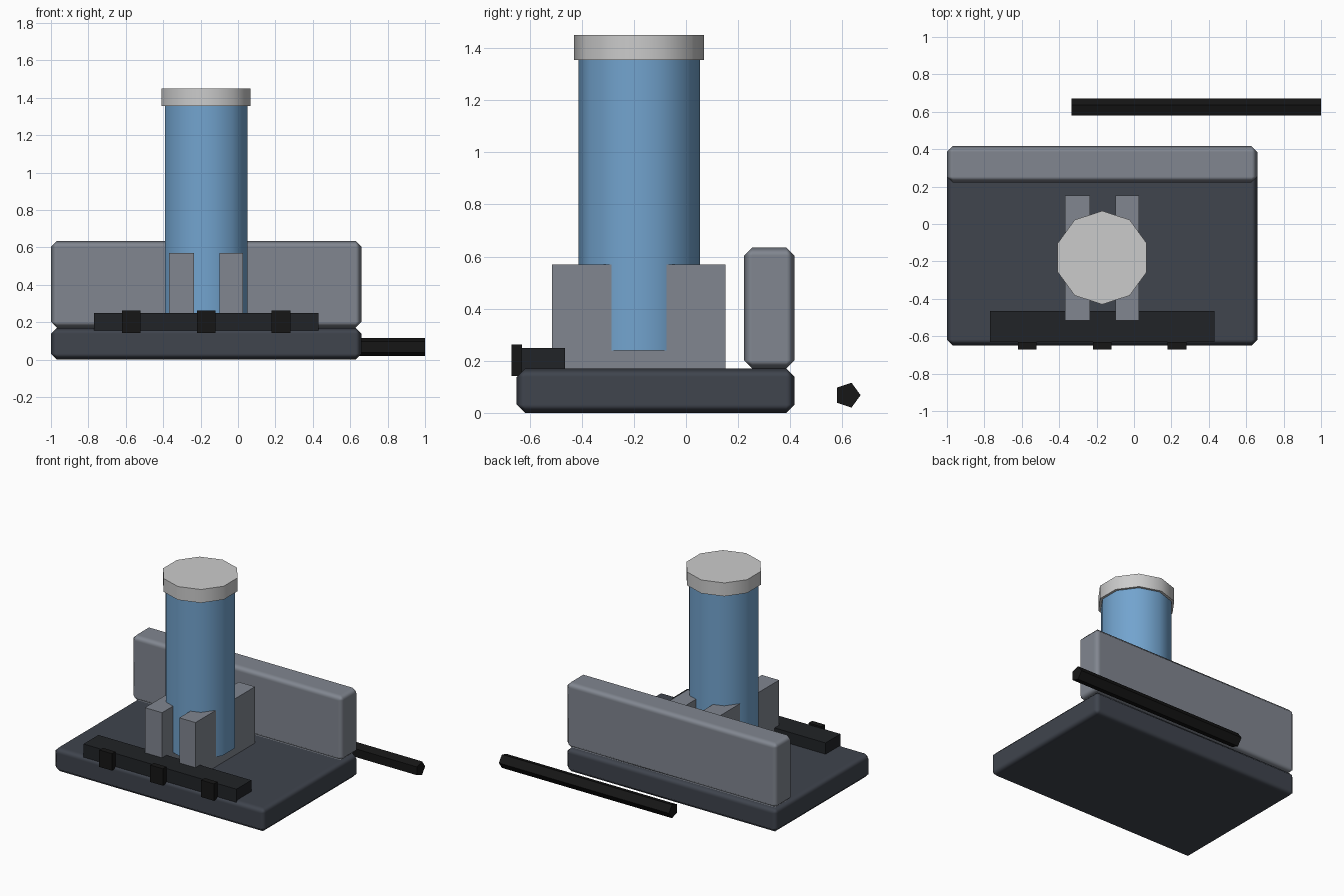
import bpy
import math

if "Cube" in bpy.data.objects:
    bpy.data.objects.remove(bpy.data.objects["Cube"])


def material(name, rgb):
    m = bpy.data.materials.new(name)
    m.diffuse_color = (*rgb, 1)
    m.use_nodes = True
    m.node_tree.nodes["Principled BSDF"].inputs["Base Color"].default_value = m.diffuse_color
    return m


SLATE = material("slate", (0.05, 0.058, 0.075))
GREY = material("grey", (0.22, 0.24, 0.28))
BLUE = material("blue", (0.17, 0.37, 0.62))
LIGHT = material("light_grey", (0.58, 0.58, 0.60))
DARK = material("dark", (0.015, 0.017, 0.02))
BLACK = material("black", (0.008, 0.008, 0.008))


def box(name, x, y, z, mat, bevel=0):
    """Box from (min, max) ranges, optionally chamfered."""
    bpy.ops.mesh.primitive_cube_add(size=1, location=[sum(r) / 2 for r in (x, y, z)])
    o = bpy.context.object
    o.name = name
    o.scale = [r[1] - r[0] for r in (x, y, z)]
    bpy.ops.object.transform_apply(location=False, rotation=False, scale=True)
    o.data.materials.append(mat)
    if bevel:
        bpy.ops.object.shade_smooth()
        b = o.modifiers.new("chamfer", 'BEVEL')
        b.width = bevel
        b.segments = 1
        b.harden_normals = True
    return o


def prism(name, sides, radius, depth, location, rotation, mat, smooth=False):
    bpy.ops.mesh.primitive_cylinder_add(vertices=sides, radius=radius, depth=depth,
                                        location=location, rotation=rotation)
    o = bpy.context.object
    o.name = name
    o.data.materials.append(mat)
    if smooth:
        bpy.ops.object.shade_smooth_by_angle(angle=math.radians(40))
    return o


# Chamfered base and back wall
box("base_plate", (-1, 0.66), (-0.65, 0.417), (0, 0.17), SLATE, 0.032)
box("back_wall", (-1, 0.66), (0.222, 0.417), (0.17, 0.635), GREY, 0.032)

# Ten-sided canister with cap
prism("canister", 10, 0.233, 1.115, (-0.17, -0.18, 0.7975), (0, 0, 0), BLUE, True)
prism("canister_cap", 10, 0.25, 0.095, (-0.17, -0.18, 1.4025), (0, 0, 0), LIGHT, True)

# Cradle blocks either side of the canister
for side, x in (("left", (-0.37, -0.235)), ("right", (-0.10, 0.027))):
    box(f"cradle_{side}", x, (-0.515, 0.152), (0.165, 0.57), GREY)

# Front rail with three clips
box("front_rail", (-0.77, 0.43), (-0.632, -0.465), (0.15, 0.25), DARK)
for i in range(3):
    cx = -0.57 + 0.4 * i
    box(f"rail_clip_{i + 1}", (cx - 0.05, cx + 0.05), (-0.67, -0.63), (0.142, 0.262), BLACK)

# Loose five-sided rod behind the wall, a vertex pointing backwards
prism("rod", 5, 0.05, 1.335, (0.3325, 0.62, 0.068), (0, math.radians(90), 0), BLACK)
